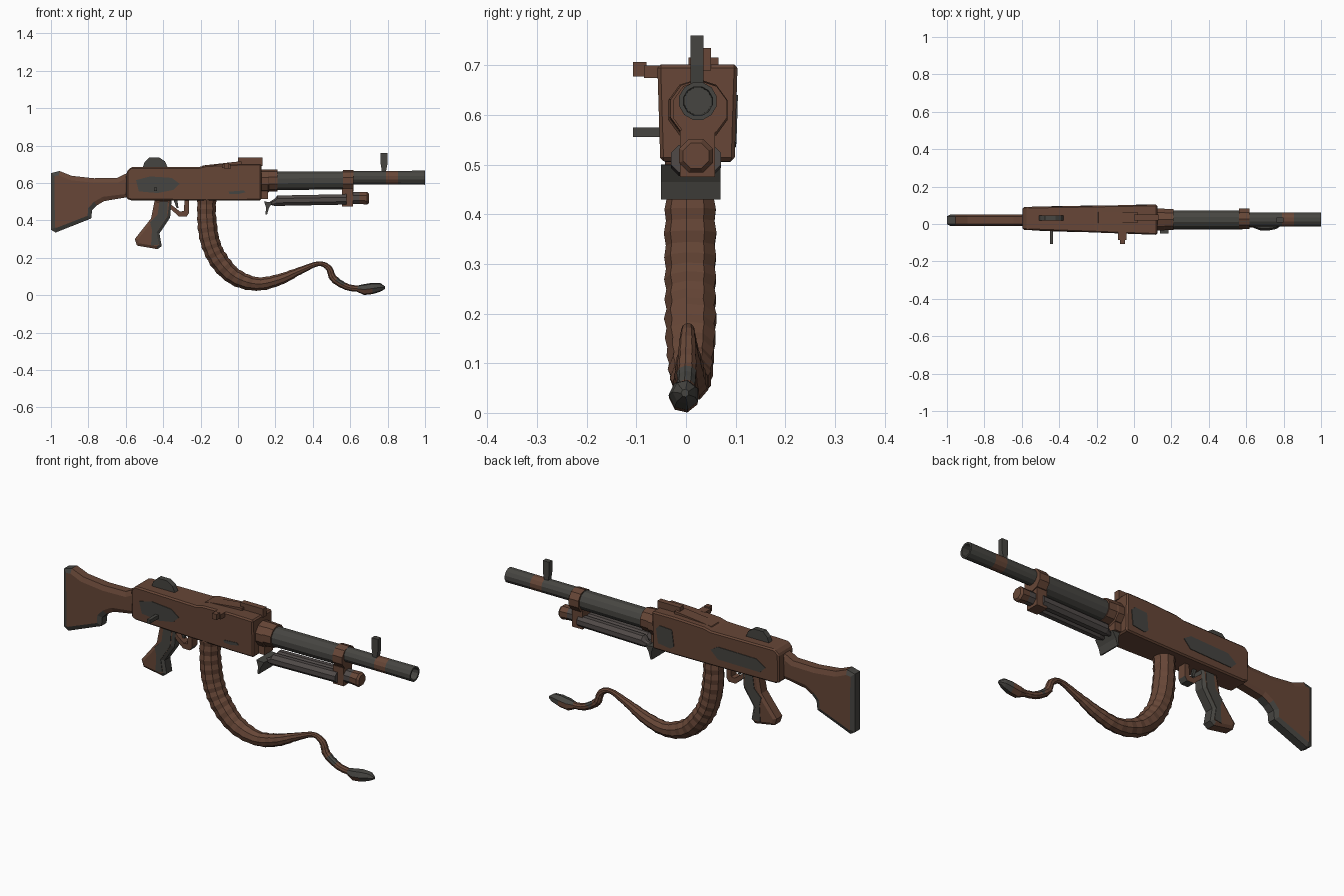
import bpy, bmesh, math, random
from mathutils import Vector

if "Cube" in bpy.data.objects:
    bpy.data.objects.remove(bpy.data.objects["Cube"])
random.seed(4)


def material(name, rgb):
    m = bpy.data.materials.new(name)
    m.diffuse_color = (*rgb, 1)
    m.use_nodes = True
    m.node_tree.nodes["Principled BSDF"].inputs["Base Color"].default_value = m.diffuse_color
    return m


MATS = [material("rust_brown", (0.135, 0.062, 0.038)),
        material("dark_grey", (0.062, 0.06, 0.053)),
        material("warm_grey", (0.08, 0.068, 0.064))]
BROWN, GREY, WARM = 0, 1, 2
CY = 0.024  # centre line of the barrel in y


def finish(name, bm, rule):
    """rule is a material index or a function of (face centre, face normal)."""
    bmesh.ops.recalc_face_normals(bm, faces=bm.faces)
    bm.normal_update()
    for f in bm.faces:
        f.material_index = rule if isinstance(rule, int) else rule(f.calc_center_median(), f.normal)
    me = bpy.data.meshes.new(name)
    bm.to_mesh(me)
    bm.free()
    for m in MATS:
        me.materials.append(m)
    ob = bpy.data.objects.new(name, me)
    bpy.context.collection.objects.link(ob)
    return ob


def loft(name, rings, rule, caps=True):
    bm = bmesh.new()
    vs = [[bm.verts.new(p) for p in r] for r in rings]
    n = len(vs[0])
    for a, b in zip(vs, vs[1:]):
        for i in range(n):
            j = (i + 1) % n
            bm.faces.new((a[i], a[j], b[j], b[i]))
    if caps:
        bm.faces.new(vs[0])
        bm.faces.new(vs[-1])
    return finish(name, bm, rule)


def tube(name, rows, sides, rule, follow=False):
    """rows of (x, y, z, radius); rings face x, or follow the path in the xz plane."""
    rings = []
    for k, (x, y, z, r) in enumerate(rows):
        t = Vector((1, 0, 0))
        if follow:
            a, b = rows[max(k - 1, 0)], rows[min(k + 1, len(rows) - 1)]
            t = Vector((b[0] - a[0], 0, b[2] - a[2])).normalized()
        up = Vector((-t.z, 0, t.x))
        angs = [math.tau * (i + 0.5) / sides for i in range(sides)]
        rings.append([Vector((x, y, z)) + up * r * math.sin(a) + Vector((0, r * math.cos(a), 0)) for a in angs])
    return loft(name, rings, rule)


def prism(name, pts, y, half, rule, rim=0.0, depth=0.0):
    """xz profile extruded along y, with an optional chamfered rim on both sides."""
    bm = bmesh.new()
    h = half - depth
    a = [bm.verts.new((x, y - h, z)) for x, z in pts]
    b = [bm.verts.new((x, y + h, z)) for x, z in pts]
    caps = [bm.faces.new(a), bm.faces.new(b[::-1])]
    for i in range(len(pts)):
        j = (i + 1) % len(pts)
        bm.faces.new((a[i], b[i], b[j], a[j]))
    bmesh.ops.recalc_face_normals(bm, faces=bm.faces)
    bm.normal_update()
    if rim:
        bmesh.ops.inset_individual(bm, faces=caps, thickness=rim, depth=depth)
    return finish(name, bm, rule)


def box(name, x0, x1, y0, y1, z0, z1, rule):
    return prism(name, [(x0, z0), (x1, z0), (x1, z1), (x0, z1)], (y0 + y1) / 2, (y1 - y0) / 2, rule)


# Receiver: lofted box that widens towards the front
def side_y(x, z, back):
    t = (x + 0.6) / 0.725
    low = 0.006 * (0.7 - z) / 0.195
    return 0.092 + 0.012 * t - low if back else -0.032 - 0.026 * t + low


stations = [(-0.595, 0.515, 0.66), (-0.57, 0.507, 0.685), (-0.21, 0.505, 0.685),
            (-0.17, 0.505, 0.695), (0.0, 0.505, 0.702), (0.125, 0.507, 0.702)]
receiver = loft("receiver", [[(x, side_y(x, z0, 0), z0), (x, side_y(x, z0, 1), z0),
                              (x, side_y(x, z1, 1), z1), (x, side_y(x, z1, 0), z1)]
                             for x, z0, z1 in stations], BROWN)
bev = receiver.modifiers.new("edge", "BEVEL")
bev.width, bev.segments, bev.limit_method, bev.angle_limit = 0.007, 1, "ANGLE", 0.7


# Worn paint patches on the receiver sides
def patch(name, pts, back):
    s = 1 if back else -1
    loft(name, [[(x, side_y(x, z, back) + s * d, z) for x, z in pts] for d in (-0.003, 0.003)], GREY)


patch("front_patch_long", [(-.545, .615), (-.47, .635), (-.355, .627), (-.312, .595),
                           (-.345, .563), (-.43, .546), (-.53, .555)], 0)
patch("front_patch_small", [(-.05, .553), (.03, .56), (.04, .55), (.0, .54), (-.045, .54)], 0)
patch("back_patch_long", [(-.52, .575), (-.47, .61), (-.25, .615), (-.21, .59), (-.25, .55), (-.49, .545)], 1)
patch("back_patch_square", [(.0, .55), (.02, .535), (.09, .545), (.1, .62), (.08, .64), (.01, .635)], 1)

# Details on the receiver
box("top_cover_rail", 0.0, 0.13, 0.02, 0.05, 0.69, 0.735, BROWN)
prism("top_cover_ridge", [(-.2, .68), (.02, .695), (.02, .716), (-.04, .71), (-.19, .693)], 0.035, 0.03, BROWN)
prism("rear_sight", [(-.51, .68), (-.5, .71), (-.475, .735), (-.42, .735), (-.39, .715), (-.375, .68)],
      0.032, 0.014, GREY)
box("side_knob", -0.45, -0.432, -0.107, -0.03, 0.556, 0.575, GREY)
prism("charging_handle", [(-.085, .68), (-.04, .675), (-.04, .7), (-.085, .7)], -0.06, 0.025, BROWN)
box("charging_handle_tip", -0.075, -0.048, -0.107, -0.08, 0.678, 0.707, BROWN)

# Shoulder stock with chamfered, worn rim
stock = [(-1, .35), (-.975, .335), (-.785, .41), (-.78, .455), (-.755, .48), (-.715, .503), (-.585, .525),
         (-.585, .655), (-.61, .645), (-.645, .627), (-.77, .625), (-.89, .638), (-.955, .664), (-1, .652)]
prism("stock", stock, 0.02, 0.031,
      lambda c, n: GREY if abs(n.y) < 0.93 and (c.x < -0.93 or (c.z < 0.5 and c.x < -0.73)) else BROWN,
      rim=0.024, depth=0.01)

# Pistol grip: brown body with a grey front strip
grip = [(-.445, .51), (-.355, .51), (-.363, .415), (-.42, .33), (-.408, .262), (-.43, .246),
        (-.54, .265), (-.552, .3), (-.465, .41)]
prism("grip", grip, 0.02, 0.032, lambda c, n: GREY if n.x > 0.3 else BROWN, rim=0.016, depth=0.009)
for y in (-0.0125, 0.0525):
    prism("grip_worn_strip", [(-.42, .5), (-.375, .5), (-.38, .42), (-.435, .335), (-.425, .27),
                              (-.465, .265), (-.46, .35), (-.47, .39), (-.43, .43)], y, 0.002, GREY)

# Trigger guard and trigger
guard = [(-.365, .465), (-.315, .42), (-.275, .42), (-.262, .44), (-.262, .51), (-.285, .51),
         (-.29, .45), (-.31, .447), (-.365, .49)]
prism("trigger_guard", guard, 0.02, 0.022, lambda c, n: GREY if n.z < -0.3 else BROWN)
prism("trigger", [(-.345, .51), (-.325, .51), (-.318, .465), (-.328, .465)], 0.02, 0.006, GREY)

# Barrel group
tube("barrel_collar", [(.115, CY, .61, .063), (.16, CY, .61, .063), (.165, CY, .613, .06),
                       (.21, CY, .613, .058)], 10, BROWN)
box("collar_lug", 0.11, 0.16, -0.01, 0.058, 0.515, 0.57, BROWN)
tube("barrel_shroud", [(.2, CY, .611, .051), (.58, CY, .614, .05)], 12, GREY)
tube("barrel", [(.56, CY, .628, .038), (.79, CY, .628, .038), (.855, CY, .628, .038), (1, CY, .628, .039),
                (1, CY, .628, .03), (.9, CY, .628, .028)], 12,
     lambda c, n: BROWN if 0.79 < c.x < 0.855 and abs(n.x) < 0.5 else GREY)
tube("barrel_band", [(.562, CY + .004, .612, .057), (.618, CY + .004, .612, .057)], 10, BROWN)
prism("front_sight", [(.77, .655), (.79, .655), (.799, .7), (.799, .76), (.763, .76), (.763, .7)],
      0.022, 0.013, GREY)

# Folded bipod under the barrel
for y in (-0.003, 0.043):
    tube("bipod_leg", [(.17, y, .492, .009), (.195, y, .496, .02), (.21, y, .505, .03), (.58, y, .512, .03)],
         8, WARM)
prism("bipod_foot", [(.14, .5), (.185, .498), (.165, .465), (.155, .43), (.147, .432), (.15, .47)],
      0.01, 0.06, GREY)
box("bipod_mount", 0.555, 0.615, -0.012, 0.058, 0.475, 0.57, BROWN)
tube("bipod_hinge", [(.6, 0.02, .52, .034), (.65, 0.02, .52, .034), (.69, 0.02, .518, .037),
                     (.7, 0.02, .518, .028)], 8, lambda c, n: WARM if c.x < 0.66 else BROWN)

# Hanging ribbed belt: smooth path through a few points, alternating radii
keys = [(-.167, .01, .52, .052), (-.167, .01, .41, .052), (-.15, .01, .29, .053), (-.105, .01, .19, .052),
        (-.02, .01, .1, .047), (.1, .01, .06, .037), (.22, .008, .083, .031), (.33, .005, .13, .02),
        (.43, .004, .168, .013), (.485, .003, .145, .017), (.51, .002, .09, .02), (.58, 0, .045, .018),
        (.65, -.003, .034, .017)]
rows = []
for i in range(len(keys) - 1):
    p = [Vector(keys[min(max(i + d, 0), len(keys) - 1)]) for d in (-1, 0, 1, 2)]
    for k in range(5):
        t = k / 5
        v = 0.5 * (2 * p[1] + (p[2] - p[0]) * t + (2 * p[0] - 5 * p[1] + 4 * p[2] - p[3]) * t ** 2
                   + (3 * p[1] - p[0] - 3 * p[2] + p[3]) * t ** 3)
        v[3] *= (1.03 if len(rows) % 2 else 0.95) + random.uniform(-.02, .02)
        rows.append(tuple(v))
rows.append(keys[-1])
tube("belt", rows, 9, lambda c, n: GREY if 0.53 < c.x < 0.57 and n.z > 0 else BROWN, follow=True)
tube("belt_end", [(.64, -.003, .034, .018), (.675, -.004, .03, .03), (.72, -.004, .036, .031),
                  (.76, -.003, .042, .024), (.785, -.002, .04, .008)], 7,
     lambda c, n: GREY if c.x > 0.74 or n.z > 0.2 else BROWN)
